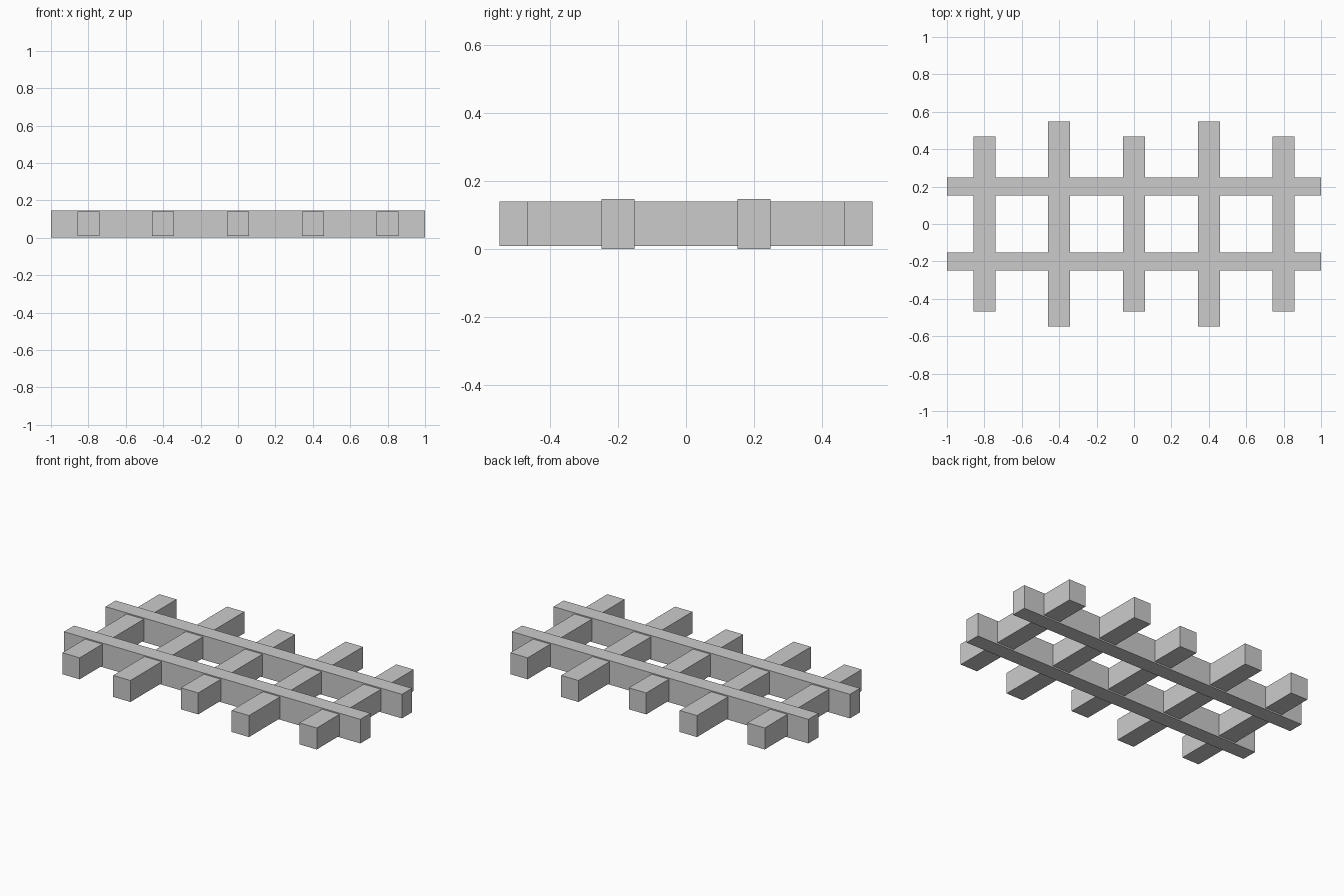
import bpy

if "Cube" in bpy.data.objects:
    bpy.data.objects.remove(bpy.data.objects["Cube"])

RAIL_HEIGHT = 0.147
MID_Z = RAIL_HEIGHT / 2


def box(name, center, size):
    bpy.ops.mesh.primitive_cube_add(size=1, location=center)
    obj = bpy.context.object
    obj.name = name
    obj.scale = size
    bpy.ops.object.transform_apply(location=False, rotation=False, scale=True)
    return obj


# Two long rails running along x
for label, y in (("front", -0.2), ("back", 0.2)):
    box(f"{label}_rail", (0, y, MID_Z), (2.0, 0.097, RAIL_HEIGHT))

# Five cross beams passing through the rails, alternating short and long
for i in range(5):
    length = 1.098 if i % 2 else 0.934
    box(f"cross_beam_{i + 1}", (-0.8 + 0.4 * i, 0, MID_Z + 0.001), (0.117, length, 0.131))
